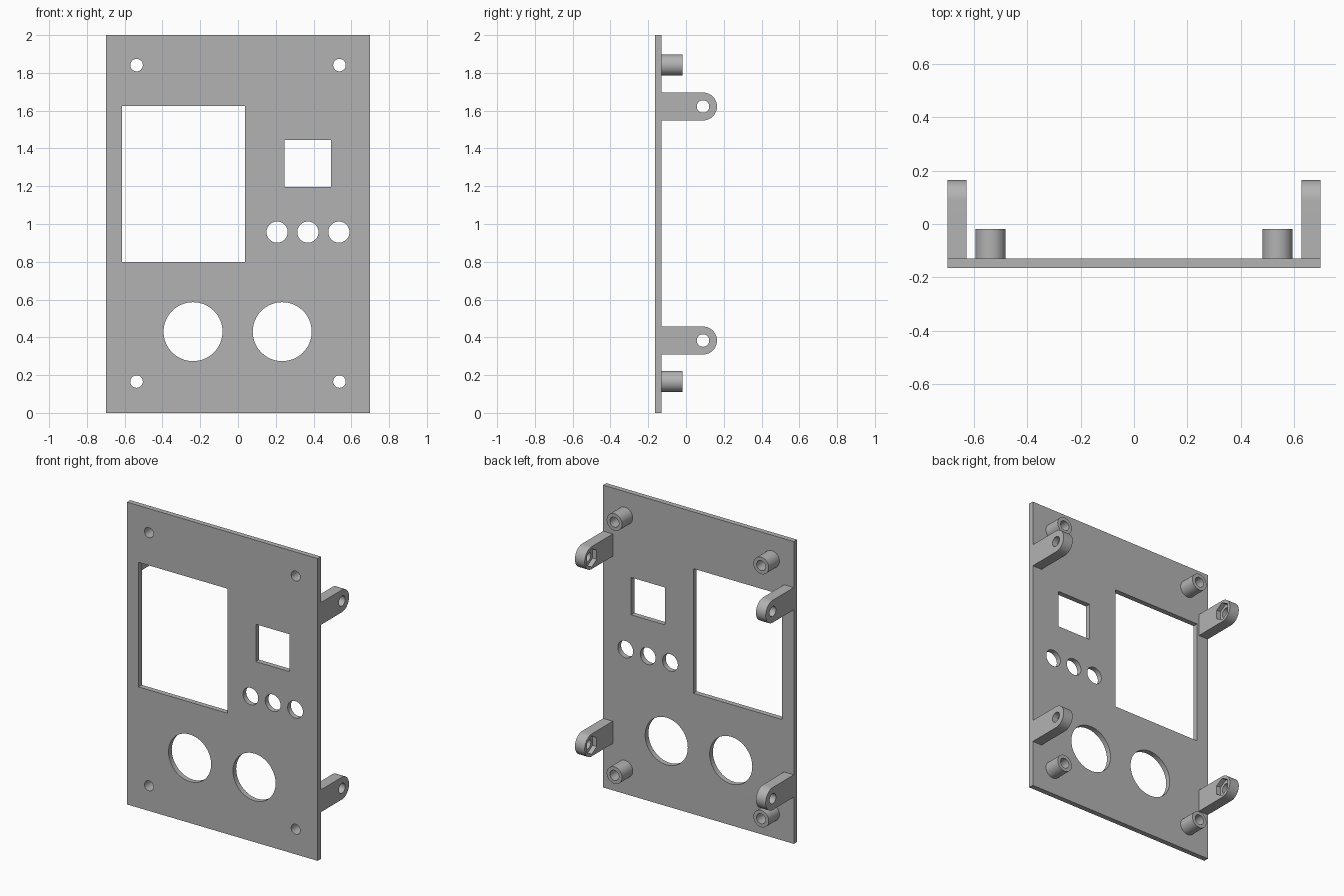
import bpy, bmesh
from math import cos, sin, pi, radians
from mathutils import Matrix, Vector

default = bpy.data.objects.get("Cube")
if default:
    bpy.data.objects.remove(default, do_unlink=True)

# Single grey material
grey = bpy.data.materials.new("plain grey")
grey.use_nodes = True
colour = (0.45, 0.45, 0.45, 1)
grey.diffuse_color = colour
grey.node_tree.nodes["Principled BSDF"].inputs["Base Color"].default_value = colour

# Sketch planes: FRONT maps to x and z, SIDE maps to y and z
FRONT = Matrix.Rotation(radians(90), 4, "X")
SIDE = Matrix(((0, 0, 1, 0), (1, 0, 0, 0), (0, 1, 0, 0), (0, 0, 0, 1)))


def circle(x, y, r, n=64, start=0.0):
    return [(x + r * cos(start + 2 * pi * i / n), y + r * sin(start + 2 * pi * i / n))
            for i in range(n)]


def rect(x0, x1, y0, y1):
    return [(x0, y0), (x1, y0), (x1, y1), (x0, y1)]


def slab(name, outlines, low, high, plane):
    """Extrude an outline (with holes) between two depths along a world axis."""
    curve = bpy.data.curves.new(name, "CURVE")
    curve.dimensions = "2D"
    curve.fill_mode = "BOTH"
    curve.extrude = (high - low) / 2
    for points in outlines:
        spline = curve.splines.new("POLY")
        spline.points.add(len(points) - 1)
        for p, (x, y) in zip(spline.points, points):
            p.co = (x, y, 0, 1)
        spline.use_cyclic_u = True
    source = bpy.data.objects.new(name + "_sketch", curve)
    bpy.context.collection.objects.link(source)
    graph = bpy.context.evaluated_depsgraph_get()
    mesh = bpy.data.meshes.new_from_object(source.evaluated_get(graph))
    bpy.data.objects.remove(source, do_unlink=True)
    bpy.data.curves.remove(curve)

    middle = (low + high) / 2
    offset = Vector((0, middle, 0)) if plane is FRONT else Vector((middle, 0, 0))
    mesh.transform(Matrix.Translation(offset) @ plane)
    bm = bmesh.new()
    bm.from_mesh(mesh)
    bmesh.ops.remove_doubles(bm, verts=bm.verts, dist=1e-5)
    bmesh.ops.recalc_face_normals(bm, faces=bm.faces)
    bm.to_mesh(mesh)
    bm.free()
    mesh.materials.clear()
    mesh.materials.append(grey)
    obj = bpy.data.objects.new(name, mesh)
    bpy.context.collection.objects.link(obj)
    return obj


def cut(obj, cutter):
    """Subtract the cutter, keep the result and discard the cutter."""
    cutter.hide_render = True
    mod = obj.modifiers.new("pocket", "BOOLEAN")
    mod.operation = "DIFFERENCE"
    mod.solver = "EXACT"
    mod.object = cutter
    graph = bpy.context.evaluated_depsgraph_get()
    mesh = bpy.data.meshes.new_from_object(obj.evaluated_get(graph))
    obj.modifiers.clear()
    obj.data = mesh
    bpy.data.objects.remove(cutter, do_unlink=True)


def smooth(obj):
    bpy.ops.object.select_all(action="DESELECT")
    obj.select_set(True)
    bpy.context.view_layer.objects.active = obj
    bpy.ops.object.shade_smooth_by_angle(angle=radians(30))


HALF_W, FACE, BACK = 0.698, -0.164, -0.13
SCREW_R = 0.033
POST_X, POST_Z = 0.537, {"lower": 0.166, "upper": 1.841}
LUG_Y, LUG_R, LUG_IN = 0.09, 0.074, 0.627
LUG_Z = {"lower": 0.383, "upper": 1.622}
SIDES = {"left": 1, "right": -1}
parts = []

# Front panel with its display, switch, button, dial and screw openings
openings = [rect(-0.613, 0.037, 0.8, 1.624), rect(0.245, 0.493, 1.197, 1.444)]
openings += [circle(x, 0.957, 0.056) for x in (0.207, 0.37, 0.534)]
openings += [circle(x, 0.43, 0.156) for x in (-0.238, 0.234)]
openings += [circle(s * POST_X, z, SCREW_R) for s in SIDES.values() for z in POST_Z.values()]
parts.append(slab("front_panel", [rect(-HALF_W, HALF_W, 0, 2)] + openings, FACE, BACK, FRONT))

for side, s in SIDES.items():
    # Hollow standoffs behind the screw holes
    for level, z in POST_Z.items():
        rings = [circle(s * POST_X, z, r) for r in (0.056, SCREW_R)]
        parts.append(slab(f"{level}_{side}_standoff", rings, BACK, -0.018, FRONT))

    # Rounded mounting lugs with a hexagonal nut pocket on the inner face
    for level, z in LUG_Z.items():
        arc = [(LUG_Y + LUG_R * cos(a), z + LUG_R * sin(a))
               for a in (pi * (i / 32 - 0.5) for i in range(33))]
        outline = [(BACK, z - LUG_R)] + arc + [(BACK, z + LUG_R)]
        low, high = sorted((s * LUG_IN, s * HALF_W))
        lug = slab(f"{level}_{side}_lug", [outline, circle(LUG_Y, z, SCREW_R)], low, high, SIDE)
        hexagon = circle(LUG_Y, z, 0.06, 6, pi / 2)
        cut(lug, slab("nut_cutter", [hexagon], s * LUG_IN - 0.03, s * LUG_IN + 0.03, SIDE))
        parts.append(lug)

for part in parts:
    smooth(part)
